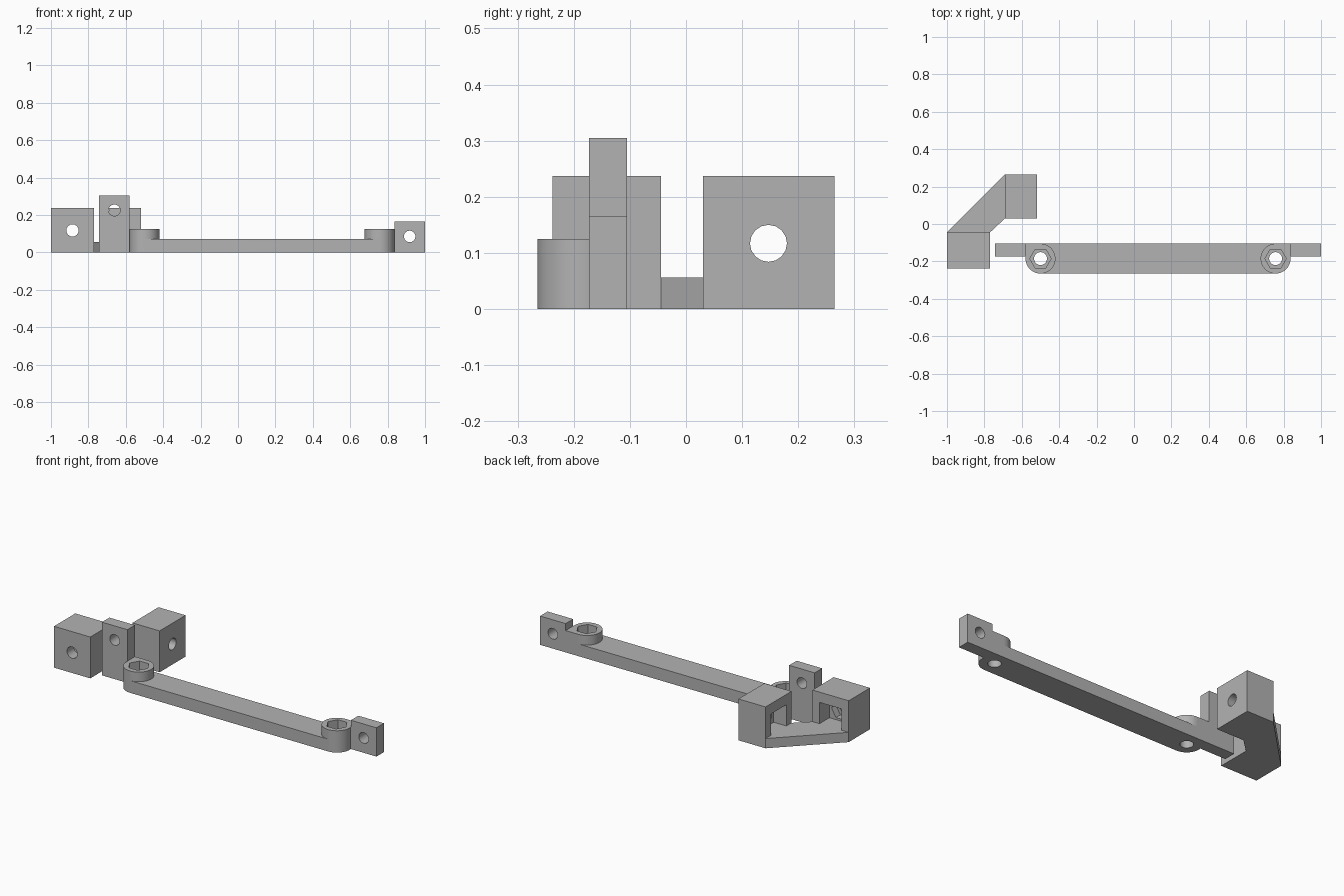
import bpy, bmesh, math
from mathutils import Matrix, Vector

if "Cube" in bpy.data.objects:
    bpy.data.objects.remove(bpy.data.objects["Cube"])

grey = bpy.data.materials.new("matte grey")
grey.use_nodes = True
colour = (0.45, 0.45, 0.45, 1)
grey.diffuse_color = colour
grey.node_tree.nodes["Principled BSDF"].inputs["Base Color"].default_value = colour


def make(name, bm):
    bmesh.ops.recalc_face_normals(bm, faces=bm.faces)
    mesh = bpy.data.meshes.new(name)
    bm.to_mesh(mesh)
    bm.free()
    mesh.materials.append(grey)
    ob = bpy.data.objects.new(name, mesh)
    bpy.context.collection.objects.link(ob)
    return ob


def prism(name, outline, z0, z1):
    bm = bmesh.new()
    base = bm.faces.new([bm.verts.new((x, y, z0)) for x, y in outline])
    top = bmesh.ops.extrude_face_region(bm, geom=[base])
    verts = [g for g in top["geom"] if isinstance(g, bmesh.types.BMVert)]
    bmesh.ops.translate(bm, verts=verts, vec=(0, 0, z1 - z0))
    return make(name, bm)


def box(name, x0, x1, y0, y1, z0, z1):
    return prism(name, [(x0, y0), (x1, y0), (x1, y1), (x0, y1)], z0, z1)


def rod(name, centre, axis, radius, length, sides):
    bm = bmesh.new()
    turn = {"X": Matrix.Rotation(math.pi / 2, 4, "Y"),
            "Y": Matrix.Rotation(math.pi / 2, 4, "X"),
            "Z": Matrix.Identity(4)}[axis]
    spin = Matrix.Rotation(math.pi / 2, 4, "Z") if sides == 6 else Matrix.Identity(4)
    bmesh.ops.create_cone(bm, cap_ends=True, segments=sides, radius1=radius,
                          radius2=radius, depth=length,
                          matrix=Matrix.Translation(Vector(centre)) @ turn @ spin)
    return make(name, bm)


def combine(ob, tools, operation):
    bpy.context.view_layer.objects.active = ob
    for tool in tools:
        mod = ob.modifiers.new("combine", "BOOLEAN")
        mod.operation, mod.solver, mod.object = operation, "EXACT", tool
        bpy.ops.object.modifier_apply(modifier=mod.name)
        bpy.data.objects.remove(tool)


def finish(ob):
    bpy.ops.object.select_all(action="DESELECT")
    ob.select_set(True)
    bpy.context.view_layer.objects.active = ob
    bpy.ops.object.shade_smooth_by_angle(angle=math.radians(28))


# Link arm: flat bar, round bosses with nut seats, and an upright tab at each end
BAR_Y, BOSS_R, BOSS_H, BAR_H = -0.185, 0.08, 0.125, 0.07
BACK, TAB_FRONT = BAR_Y + BOSS_R, -0.173
left_x, right_x = 0.757, -0.5
arm = box("link_arm", right_x, left_x, BAR_Y - BOSS_R, BACK, 0, BAR_H)
added, cut = [], []
for x, side, height, hole_z in ((left_x, 1, 0.165, 0.085), (right_x, -1, 0.305, 0.225)):
    near, far = x + side * BOSS_R, x + side * 0.242
    added += [
        rod("boss", (x, BAR_Y, BOSS_H / 2), "Z", BOSS_R, BOSS_H, 48),
        box("web", *sorted((x, near + side * 0.02)), TAB_FRONT, BACK, 0, BOSS_H),
        box("tab", *sorted((near, far)), TAB_FRONT, BACK, 0, height)]
    cut += [
        rod("bolt_hole", (x, BAR_Y, 0.1), "Z", 0.035, 0.4, 16),
        rod("nut_seat", (x, BAR_Y, 0.12), "Z", 0.057, 0.11, 6),
        rod("tab_hole", ((near + far) / 2, -0.14, hole_z), "Y", 0.031, 0.2, 16)]
combine(arm, added, "UNION")
combine(arm, cut, "DIFFERENCE")
finish(arm)

# Corner bracket: two blocks joined by a low diagonal floor
BLOCK_H, FLOOR_H, HOLE_Z = 0.237, 0.056, 0.117
bracket = prism("corner_bracket", [(-1, -0.1), (-0.77, -0.1), (-0.77, -0.045),
                                   (-0.69, 0.03), (-0.6, 0.03), (-0.6, 0.265),
                                   (-0.69, 0.265), (-1, -0.045)], 0, FLOOR_H)
combine(bracket, [box("front_block", -1, -0.77, -0.238, -0.045, 0, BLOCK_H),
                  box("rear_block", -0.69, -0.518, 0.03, 0.265, 0, BLOCK_H)], "UNION")
# Nut pockets opening towards the diagonal, then the bolt holes
combine(bracket, [
    box("front_pocket", -0.955, -0.815, -0.135, 0.0, FLOOR_H, 0.178),
    box("rear_pocket", -0.75, -0.61, 0.077, 0.217, FLOOR_H, 0.178),
    rod("front_seat", (-0.885, -0.13, HOLE_Z), "Y", 0.057, 0.09, 6),
    rod("rear_seat", (-0.615, 0.147, HOLE_Z), "X", 0.057, 0.09, 6),
    rod("front_hole", (-0.885, -0.15, HOLE_Z), "Y", 0.033, 0.3, 16),
    rod("rear_hole", (-0.6, 0.147, HOLE_Z), "X", 0.033, 0.3, 16)], "DIFFERENCE")
finish(bracket)
